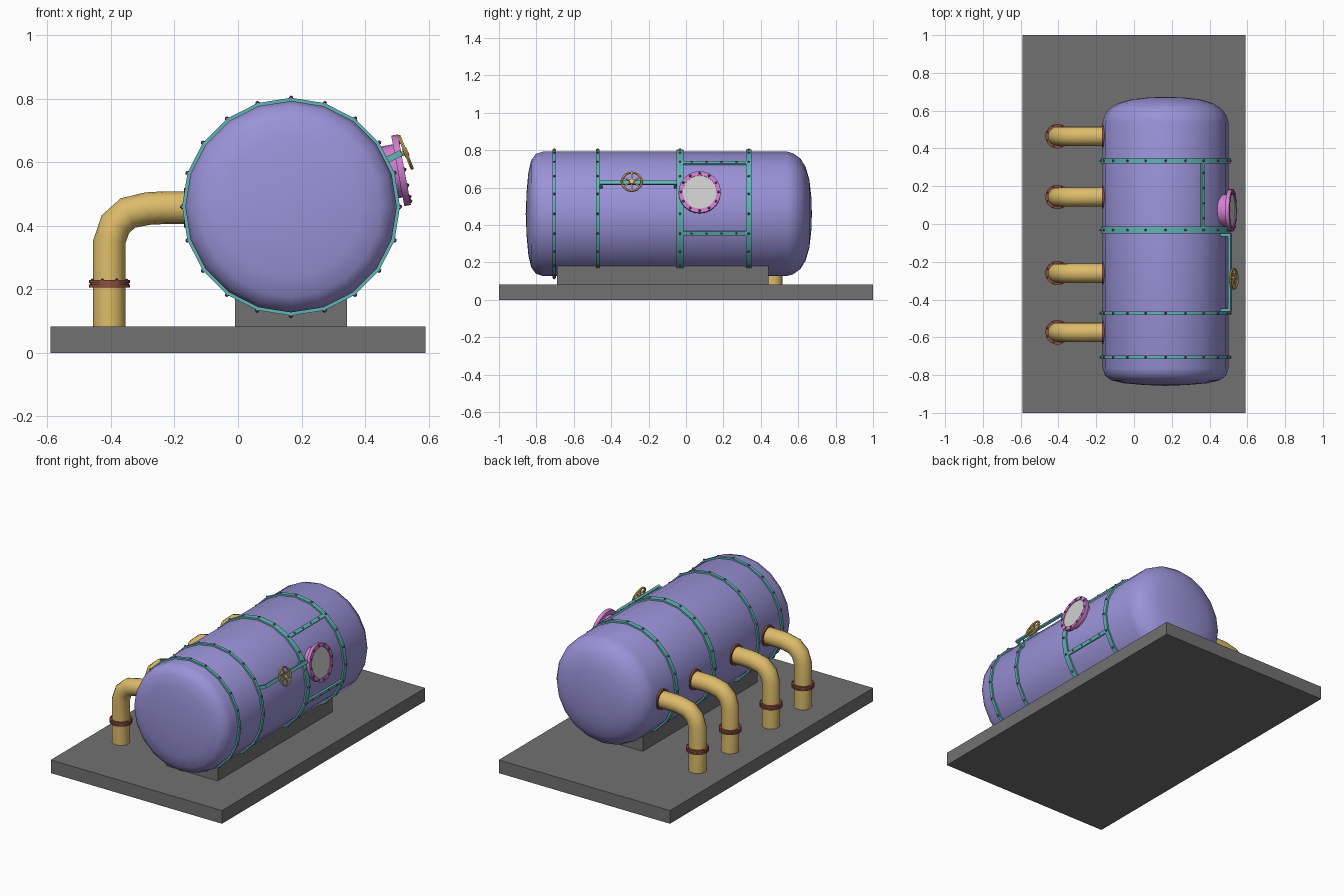
import bpy, bmesh, math
from mathutils import Matrix, Vector

if "Cube" in bpy.data.objects:
    bpy.data.objects.remove(bpy.data.objects["Cube"])

def material(name, rgb):
    m = bpy.data.materials.new(name)
    m.diffuse_color = (*rgb, 1)
    m.use_nodes = True
    m.node_tree.nodes["Principled BSDF"].inputs["Base Color"].default_value = m.diffuse_color
    return m

GREY = material("base grey", (0.165, 0.165, 0.165))
VIOLET = material("tank violet", (0.33, 0.29, 0.69))
TEAL = material("band teal", (0.12, 0.46, 0.475))
GOLD = material("pipe gold", (0.72, 0.50, 0.145))
BROWN = material("collar brown", (0.26, 0.075, 0.05))
PINK = material("porthole pink", (0.64, 0.21, 0.62))
PLUM = material("bolt plum", (0.22, 0.09, 0.27))
GLASS = material("glass grey", (0.62, 0.62, 0.62))

CX, CZ, R = 0.167, 0.46, 0.333           # tank axis and radius
ALONG_Y = Matrix.Rotation(-math.pi / 2, 4, 'X')
rad = math.radians

def finish(name, bm, mat, smooth=True):
    bmesh.ops.recalc_face_normals(bm, faces=bm.faces)
    me = bpy.data.meshes.new(name)
    bm.to_mesh(me)
    bm.free()
    me.materials.append(mat)
    ob = bpy.data.objects.new(name, me)
    bpy.context.collection.objects.link(ob)
    if smooth:
        bpy.ops.object.select_all(action='DESELECT')
        ob.select_set(True)
        bpy.context.view_layer.objects.active = ob
        bpy.ops.object.shade_smooth_by_angle(angle=rad(40))
    return ob

def box(bm, size, mat):
    bmesh.ops.create_cube(bm, size=1, matrix=mat @ Matrix.Diagonal((*size, 1)))

def lathe(bm, profile, n, mat, closed=False):
    """Spin (radius, height) points about local z; radius 0 makes a pole."""
    rings = []
    for r, h in profile:
        if r == 0:
            rings.append([bm.verts.new(mat @ Vector((0, 0, h)))] * n)
        else:
            rings.append([bm.verts.new(mat @ Vector((r * math.cos(2 * math.pi * i / n),
                          r * math.sin(2 * math.pi * i / n), h))) for i in range(n)])
    pairs = list(zip(rings, rings[1:])) + ([(rings[-1], rings[0])] if closed else [])
    for a, b in pairs:
        for i in range(n):
            j = (i + 1) % n
            vs = list(dict.fromkeys((a[i], a[j], b[j], b[i])))
            bm.faces.new(vs)

def cylinder(bm, r, h0, h1, n, mat):
    lathe(bm, [(0, h0), (r, h0), (r, h1), (0, h1)], n, mat)

def bolt(bm, p, r=0.0075):
    bmesh.ops.create_icosphere(bm, subdivisions=1, radius=r, matrix=Matrix.Translation(p))

def tank_point(r, angle, y):
    return Vector((CX + r * math.cos(angle), y, CZ + r * math.sin(angle)))

def facing(p, angle):
    """Frame whose local z points outward in the xz plane at the angle."""
    return Matrix.Translation(p) @ Matrix.Rotation(math.pi / 2 - angle, 4, 'Y')

def sweep(bm, path, r, n):
    """Round tube along a path in an xz plane."""
    rings = []
    for i, p in enumerate(path):
        t = (path[min(i + 1, len(path) - 1)] - path[max(i - 1, 0)]).normalized()
        side = Vector((0, 1, 0))
        up = side.cross(t)
        rings.append([bm.verts.new(p + r * (math.cos(2 * math.pi * k / n) * side
                      + math.sin(2 * math.pi * k / n) * up)) for k in range(n)])
    for a, b in zip(rings, rings[1:]):
        for k in range(n):
            j = (k + 1) % n
            bm.faces.new((a[k], a[j], b[j], b[k]))
    bm.faces.new(rings[0])
    bm.faces.new(rings[-1])

# base slab and saddle
bm = bmesh.new()
box(bm, (1.18, 2, 0.082), Matrix.Translation((0, 0, 0.041)))
finish("base_slab", bm, GREY, False)
bm = bmesh.new()
box(bm, (0.354, 1.13, 0.115), Matrix.Translation((0.167, -0.125, 0.1325)))
finish("saddle", bm, GREY, False)

# tank with domed ends
bm = bmesh.new()
lathe(bm, [(0, -0.857), (0.12, -0.852), (0.22, -0.843), (0.285, -0.828), (0.32, -0.803),
           (R, -0.765), (R, 0.54), (0.322, 0.575), (0.295, 0.612), (0.25, 0.64),
           (0.18, 0.66), (0.09, 0.67), (0, 0.673)],
      20, Matrix.Translation((CX, 0, CZ)) @ ALONG_Y)
finish("tank", bm, VIOLET)

# hoops, long straps and their bolts
bands, bolts = bmesh.new(), bmesh.new()
for y, w in ((-0.705, 0.019), (-0.472, 0.019), (-0.032, 0.036), (0.335, 0.028)):
    h = w / 2
    lathe(bands, [(0.325, -h), (0.343, -h), (0.343, h), (0.325, h)], 20,
          Matrix.Translation((CX, y, CZ)) @ ALONG_Y, True)
    for i in range(20):
        bolt(bolts, tank_point(0.343, rad(18 * i), y))
for a in (54, -18):
    box(bands, (0.022, 0.36, 0.018), facing(tank_point(0.333, rad(a), 0.15), rad(a)))
    for i in range(4):
        bolt(bolts, tank_point(0.342, rad(a), 0.03 + 0.08 * i), 0.006)
finish("tank_bands", bands, TEAL)
finish("band_bolts", bolts, PLUM)

# valve rail standing off the tank
a = rad(26)
bm = bmesh.new()
box(bm, (0.02, 0.41, 0.014), facing(tank_point(0.38, a, -0.255), a))
for y in (-0.455, -0.057):
    box(bm, (0.02, 0.016, 0.07), facing(tank_point(0.352, a, y), a))
finish("valve_rail", bm, TEAL, False)

# hand wheel: rim, spokes, hub and stem
bm = bmesh.new()
frame = facing(Vector((0.528, -0.29, 0.631)), rad(22))
rim = [(0.053 + 0.006 * math.cos(k * math.pi / 3), 0.006 * math.sin(k * math.pi / 3))
       for k in range(6)]
lathe(bm, rim, 20, frame, True)
for i in range(6):
    box(bm, (0.05, 0.007, 0.006), frame @ Matrix.Rotation(i * math.pi / 3, 4, 'Z')
        @ Matrix.Translation((0.027, 0, 0)))
cylinder(bm, 0.014, -0.007, 0.008, 10, frame)
cylinder(bm, 0.007, -0.03, 0, 8, frame)
finish("hand_wheel", bm, GOLD)

# porthole: neck, flange ring, glass and bolts
frame = facing(Vector((0.515, 0.073, 0.575)), rad(10.5))
bm = bmesh.new()
lathe(bm, [(0.085, -0.09), (0.085, -0.012), (0.113, -0.012), (0.113, 0.009), (0.09, 0.009),
           (0.09, -0.002), (0, -0.002)], 24, frame)
finish("porthole_ring", bm, PINK)
bm = bmesh.new()
cylinder(bm, 0.0905, -0.001, 0.004, 24, frame)
finish("porthole_glass", bm, GLASS)
bm = bmesh.new()
for i in range(12):
    t = math.pi * i / 6
    bolt(bm, frame @ Vector((0.101 * math.cos(t), 0.101 * math.sin(t), 0.009)), 0.0075)
finish("porthole_bolts", bm, PLUM)

# four outlet pipes with collars
pipes, collars, pbolts = bmesh.new(), bmesh.new(), bmesh.new()
PATH = [(-0.405, 0.08), (-0.405, 0.35), (-0.386, 0.405), (-0.347, 0.44),
        (-0.285, 0.454), (-0.23, 0.457), (-0.14, 0.457)]
for y in (0.465, 0.143, -0.26, -0.573):
    sweep(pipes, [Vector((x, y, z)) for x, z in PATH], 0.0515, 16)
    foot = Matrix.Translation((-0.405, y, 0.217))
    cylinder(collars, 0.065, -0.012, -0.002, 18, foot)
    cylinder(collars, 0.061, -0.002, 0.002, 18, foot)
    cylinder(collars, 0.065, 0.002, 0.012, 18, foot)
    cylinder(collars, 0.062, -0.012, 0.012, 18, facing(Vector((-0.158, y, 0.457)), math.pi))
    for i in range(8):
        t = math.pi * (i + 0.5) / 4
        bolt(pbolts, foot @ Vector((0.059 * math.cos(t), 0.059 * math.sin(t), 0.012)), 0.005)
finish("outlet_pipes", pipes, GOLD)
finish("pipe_collars", collars, BROWN)
finish("collar_bolts", pbolts, BROWN)
